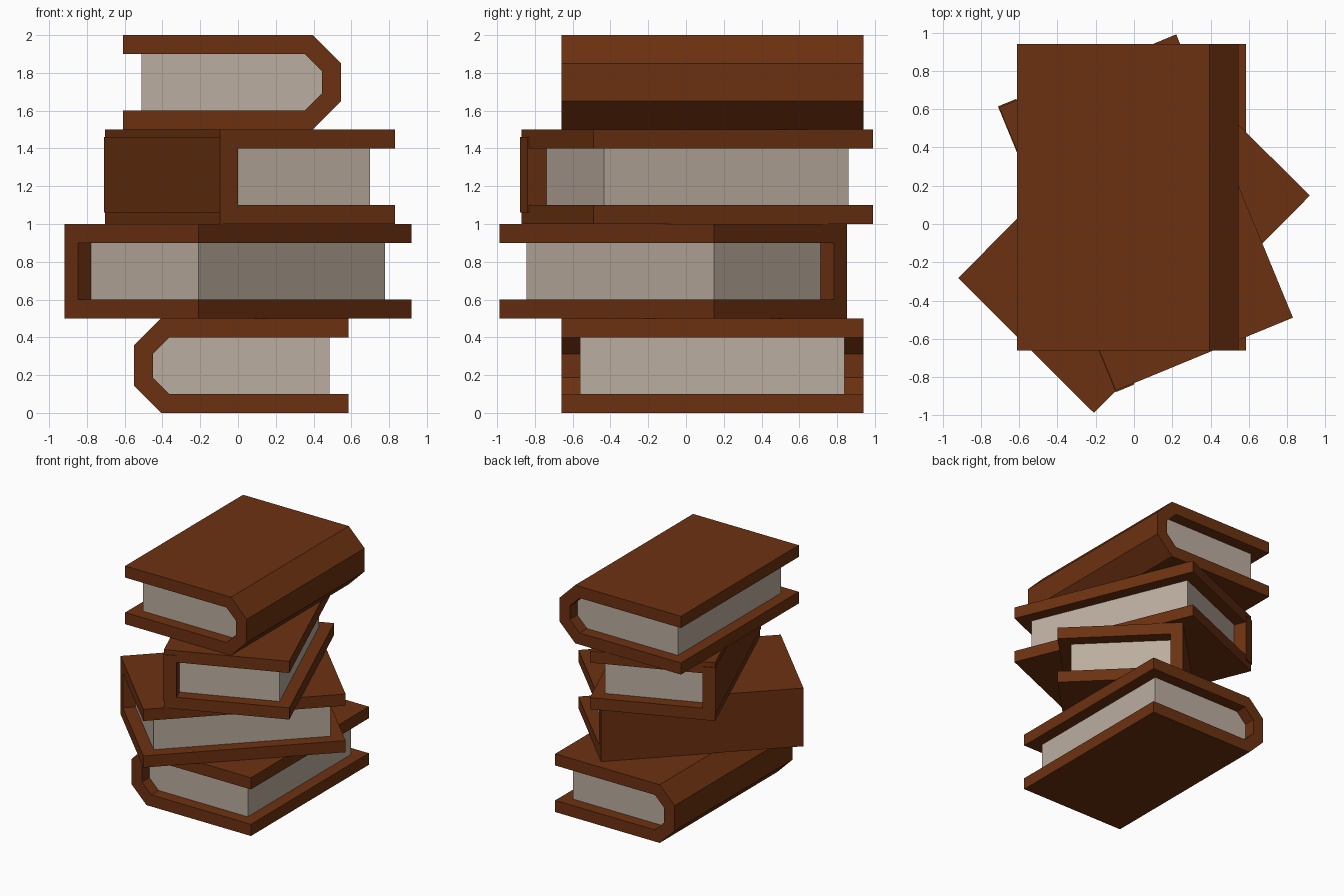
import bpy
import bmesh
from math import radians

cube = bpy.data.objects.get("Cube")
if cube:
    bpy.data.objects.remove(cube, do_unlink=True)


def make_material(name, rgb):
    mat = bpy.data.materials.new(name)
    mat.use_nodes = True
    color = (*rgb, 1.0)
    mat.diffuse_color = color
    bsdf = next(n for n in mat.node_tree.nodes if n.type == "BSDF_PRINCIPLED")
    bsdf.inputs["Base Color"].default_value = color
    bsdf.inputs["Roughness"].default_value = 0.8
    return mat


LEATHER = make_material("brown leather", (0.15, 0.031, 0.0055))
PAPER = make_material("aged paper", (0.50, 0.42, 0.35))

HEIGHT, LENGTH, BOARD, INSET = 0.5, 1.6, 0.1, 0.1


def extrude_profile(name, profile, length, mat, place):
    """Extrude an x-z outline along y, then put it at place = (x, y, z, turn)."""
    bm = bmesh.new()
    face = bm.faces.new([bm.verts.new((x, -length / 2, z)) for x, z in profile])
    grown = bmesh.ops.extrude_face_region(bm, geom=[face], use_keep_orig=True)
    moved = [v for v in grown["geom"] if isinstance(v, bmesh.types.BMVert)]
    bmesh.ops.translate(bm, verts=moved, vec=(0, length, 0))
    bmesh.ops.recalc_face_normals(bm, faces=bm.faces)
    mesh = bpy.data.meshes.new(name)
    bm.to_mesh(mesh)
    bm.free()
    mesh.materials.append(mat)
    obj = bpy.data.objects.new(name, mesh)
    obj.location = place[:3]
    obj.rotation_euler.z = radians(place[3])
    bpy.context.collection.objects.link(obj)
    return obj


def rect(x0, x1, z0, z1):
    return [(x0, z0), (x1, z0), (x1, z1), (x0, z1)]


def half_loop(edge, spine, cut, margin):
    """Outline from the open edge round the spine, with cut spine corners."""
    low, high = margin, HEIGHT - margin
    if cut == 0:
        return [(edge, low), (spine, low), (spine, high), (edge, high)]
    return [(edge, low), (spine + cut, low), (spine, low + cut),
            (spine, high - cut), (spine + cut, high), (edge, high)]


def book(name, place, edge, spine, cut=0.0, inner_cut=0.0):
    """One-piece cover wrapped round a page block; the spine is on local -x."""
    outer = half_loop(edge, spine, cut, 0)
    inner = half_loop(edge, spine + BOARD, inner_cut, BOARD)
    extrude_profile(name + "_cover", outer + inner[::-1], LENGTH, LEATHER, place)
    pages = half_loop(edge - INSET, spine + BOARD, inner_cut, BOARD)
    extrude_profile(name + "_pages", pages, LENGTH - 2 * INSET, PAPER, place)


def panel_book(name, place, half):
    """Two boards with a separate spine panel standing slightly proud."""
    for part, z in (("lower_board", 0), ("upper_board", HEIGHT - BOARD)):
        extrude_profile(f"{name}_{part}", rect(-half, half, z, z + BOARD),
                        LENGTH, LEATHER, place)
    extrude_profile(name + "_spine", rect(-half - 0.004, -half + BOARD, 0.06, 0.46),
                    LENGTH + 0.014, LEATHER, place)
    extrude_profile(name + "_pages",
                    rect(-half + BOARD, half - INSET, BOARD, HEIGHT - BOARD),
                    LENGTH - 2 * INSET, PAPER, place)


# Stack from bottom to top
book("bottom_book", (0, 0.14, 0, 0), 0.585, -0.55, 0.142, 0.087)
book("second_book", (0, -0.067, HEIGHT, -44.8), 0.5, -0.5)
panel_book("third_book", (0.063, 0.06, 2 * HEIGHT, 22.4), 0.5)
book("top_book", (0, 0.14, 3 * HEIGHT, 180), 0.61, -0.545, 0.15, 0.092)
